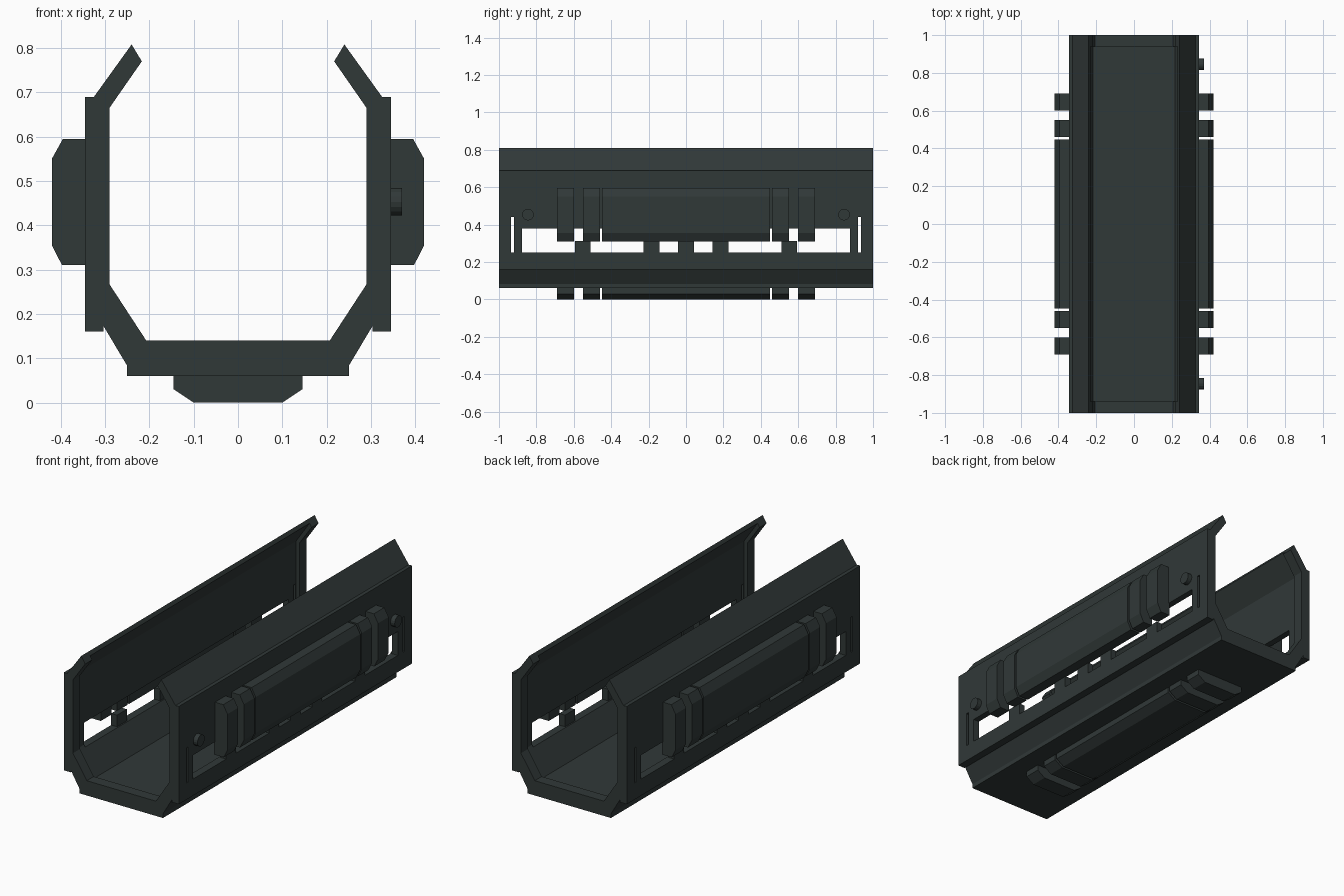
import bpy, bmesh, math
from mathutils import Matrix

if "Cube" in bpy.data.objects:
    bpy.data.objects.remove(bpy.data.objects["Cube"])

mat = bpy.data.materials.new("dark_green_grey")
mat.diffuse_color = (0.03, 0.04, 0.039, 1)
mat.use_nodes = True
mat.node_tree.nodes["Principled BSDF"].inputs["Base Color"].default_value = mat.diffuse_color


def finish(name, bm):
    bmesh.ops.recalc_face_normals(bm, faces=bm.faces)
    me = bpy.data.meshes.new(name)
    bm.to_mesh(me)
    bm.free()
    me.materials.append(mat)
    ob = bpy.data.objects.new(name, me)
    bpy.context.collection.objects.link(ob)
    return ob


def extrude(name, profile, y0, y1):
    """Extrude an (x, z) outline along y."""
    bm = bmesh.new()
    a = [bm.verts.new((x, y0, z)) for x, z in profile]
    b = [bm.verts.new((x, y1, z)) for x, z in profile]
    bm.faces.new(a)
    bm.faces.new(b[::-1])
    n = len(a)
    for i in range(n):
        bm.faces.new((a[i], a[(i + 1) % n], b[(i + 1) % n], b[i]))
    return finish(name, bm)


def box(name, x0, x1, y0, y1, z0, z1):
    return extrude(name, [(x0, z0), (x1, z0), (x1, z1), (x0, z1)], y0, y1)


def mirrored(half):
    return half + [(-x, z) for x, z in reversed(half)]


# Channel cross-sections: shared outside, thicker inside at the end rims
outer = [(0.25, 0.06), (0.25, 0.083), (0.303, 0.172), (0.303, 0.16),
         (0.345, 0.16), (0.345, 0.69), (0.325, 0.69), (0.24, 0.808)]
rim_in = [(0.217, 0.77), (0.29, 0.665), (0.29, 0.267), (0.207, 0.14)]
mid_in = [(0.229, 0.789), (0.31, 0.671), (0.31, 0.261), (0.218, 0.12)]

channel = extrude("channel_body", mirrored(outer + mid_in), -0.94, 0.94)
for s, label in ((-1, "front"), (1, "back")):
    extrude(label + "_rim", mirrored(outer + rim_in), *sorted((s * 0.94, s)))

# Long window and end slits cut through both walls
cutters = [box("window_cutter", -1, 1, -0.877, 0.877, 0.25, 0.38)]
for s in (-1, 1):
    cutters.append(box("slit_cutter", -1, 1, *sorted((s * 0.92, s * 0.936)), 0.25, 0.44))
bpy.context.view_layer.objects.active = channel
for c in cutters:
    c.hide_render = True
    m = channel.modifiers.new("cut", 'BOOLEAN')
    m.operation = 'DIFFERENCE'
    m.solver = 'EXACT'
    m.object = c
    bpy.ops.object.modifier_apply(modifier=m.name)
    bpy.data.objects.remove(c)

# Raised grips on both sides and the underside: long pad plus two ribs each end
side_grip = [(0.34, 0.31), (0.397, 0.31), (0.42, 0.355),
             (0.42, 0.55), (0.395, 0.595), (0.34, 0.595)]
base_grip = mirrored([(0.1, 0.0), (0.145, 0.03), (0.145, 0.065)])
spans = [("pad", -0.448, 0.448), ("rib", 0.46, 0.55), ("rib", 0.6, 0.69),
         ("rib", -0.55, -0.46), ("rib", -0.69, -0.6)]
for kind, y0, y1 in spans:
    extrude("bottom_" + kind, base_grip, y0, y1)
    for s, label in ((-1, "left"), (1, "right")):
        extrude(label + "_" + kind, [(s * x, z) for x, z in side_grip], y0, y1)

# Short teeth standing on the window sill
for y in (-0.552, -0.184, 0, 0.184, 0.552):
    for s in (-1, 1):
        x0, x1 = sorted((s * 0.31, s * 0.345))
        box("window_tooth", x0, x1, y - 0.042, y + 0.042, 0.24, 0.313)

# Bolt heads on the right wall, with hexagonal sockets
for y in (-0.845, 0.845):
    bm = bmesh.new()
    bmesh.ops.create_cone(bm, cap_ends=True, segments=16, radius1=0.031, radius2=0.031, depth=0.035,
                          matrix=Matrix.Translation((0.3525, y, 0.453)) @ Matrix.Rotation(math.pi / 2, 4, 'Y'))
    finish("bolt_head", bm)
